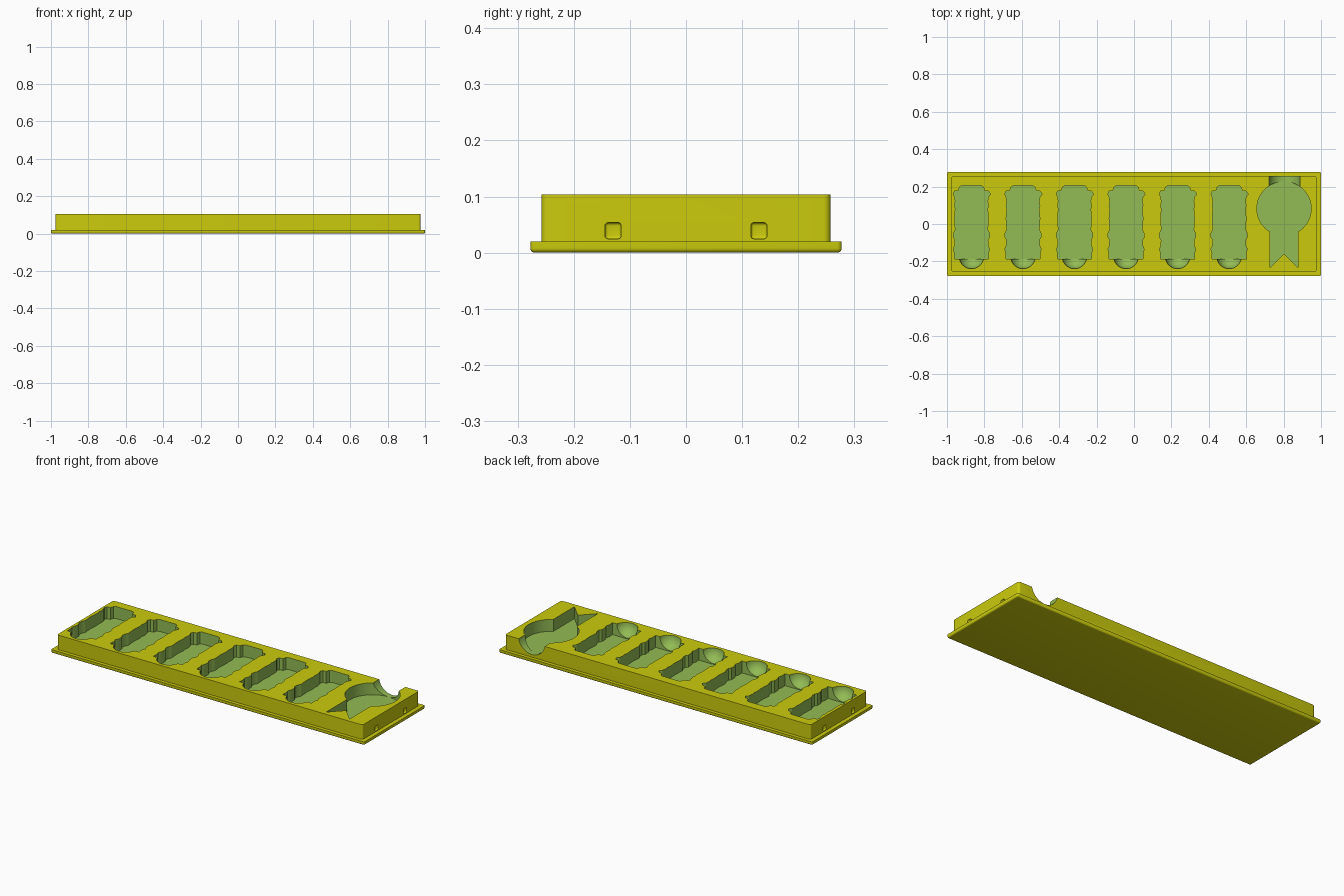
import bpy, bmesh, math
from mathutils import Matrix

cube = bpy.data.objects.get("Cube")
if cube:
    bpy.data.objects.remove(cube)

TOP, FLOOR, LIP = 0.104, 0.035, 0.02


def material(name, rgb):
    m = bpy.data.materials.new(name)
    m.use_nodes = True
    m.diffuse_color = (*rgb, 1)
    m.node_tree.nodes["Principled BSDF"].inputs["Base Color"].default_value = (*rgb, 1)
    return m


MATS = [material("tray yellow", (0.60, 0.60, 0.004)),
        material("pocket green", (0.29, 0.50, 0.09))]


def finish(name, bm, slot=0):
    bmesh.ops.recalc_face_normals(bm, faces=bm.faces)
    for f in bm.faces:
        f.material_index = slot
    mesh = bpy.data.meshes.new(name)
    bm.to_mesh(mesh)
    bm.free()
    for m in MATS:
        mesh.materials.append(m)
    ob = bpy.data.objects.new(name, mesh)
    bpy.context.collection.objects.link(ob)
    return ob


def box(name, size, center, radius, keep):
    """Box whose edges chosen by keep(edge direction, edge middle) are rounded."""
    bm = bmesh.new()
    bmesh.ops.create_cube(bm, size=1)
    bmesh.ops.scale(bm, vec=size, verts=bm.verts)
    edges = [e for e in bm.edges
             if keep((e.verts[0].co - e.verts[1].co).normalized(),
                     (e.verts[0].co + e.verts[1].co) / 2)]
    bmesh.ops.bevel(bm, geom=edges, offset=radius, segments=5, profile=0.5, affect='EDGES')
    bmesh.ops.translate(bm, vec=center, verts=bm.verts)
    return finish(name, bm)


def prism(name, outline, low=FLOOR):
    bm = bmesh.new()
    face = bm.faces.new([bm.verts.new((x, y, low)) for x, y in outline])
    new = bmesh.ops.extrude_face_region(bm, geom=[face])["geom"]
    bmesh.ops.translate(bm, vec=(0, 0, 0.15),
                        verts=[v for v in new if isinstance(v, bmesh.types.BMVert)])
    return finish(name, bm, 1)


def ball(name, center, radius):
    bm = bmesh.new()
    bmesh.ops.create_uvsphere(bm, u_segments=48, v_segments=24, radius=radius,
                              matrix=Matrix.Translation(center))
    return finish(name, bm, 1)


def rod_along_y(name, center, radius, length):
    bm = bmesh.new()
    bmesh.ops.create_cone(bm, cap_ends=True, segments=64, radius1=radius, radius2=radius,
                          depth=length,
                          matrix=Matrix.Translation(center) @ Matrix.Rotation(math.pi / 2, 4, 'X'))
    return finish(name, bm, 1)


# Flanged base and main block
base = box("base_plate", (2, 0.555, LIP), (0, 0, LIP / 2), 0.008,
           lambda d, m: m.z < -0.005 or abs(d.z) > 0.9)
body = box("tray_body", (1.952, 0.515, TOP - LIP), (0, 0, (TOP + LIP) / 2), 0.012,
           lambda d, m: abs(d.z) > 0.9)

cutters = []

# Six figure-shaped pockets, each with a round finger scoop at the front
half = [(0.052, 0.205), (0.064, 0.198), (0.07, 0.178), (0.09, 0.176), (0.103, 0.16),
        (0.09, 0.145), (0.086, 0.12), (0.09, 0.1), (0.086, 0.08), (0.09, 0.03),
        (0.086, -0.03), (0.096, -0.05), (0.097, -0.07), (0.087, -0.085), (0.088, -0.115),
        (0.097, -0.135), (0.09, -0.155), (0.092, -0.187)]
for i in range(6):
    x = -0.869 + 0.2755 * i
    outline = [(x + a, b) for a, b in half]
    outline += [(x - min(a, 0.097), b) for a, b in reversed(half)]
    cutters.append(prism("figure_cutter", outline))
    cutters.append(ball("scoop_cutter", (x, -0.173, TOP), 0.066))

# Medal pocket: disc, swallow-tailed ribbon and a rounded channel through the back
mx, my = 0.802, 0.082
cutters.append(prism("disc_cutter", [(mx + 0.145 * math.cos(math.tau * k / 72),
                                      my + 0.145 * math.sin(math.tau * k / 72))
                                     for k in range(72)]))
cutters.append(prism("ribbon_cutter", [(mx - 0.075, 0), (mx - 0.075, -0.235), (mx, -0.158),
                                       (mx + 0.075, -0.235), (mx + 0.075, 0)]))
cutters.append(rod_along_y("channel_cutter", (mx + 0.003, 0.25, TOP + 0.016), 0.085, 0.2))

# Small square sockets in both ends
for sx in (-1, 1):
    for y in (-0.13, 0.13):
        cutters.append(box("socket_cutter", (0.018, 0.029, 0.029), (sx * 0.976, y, 0.039),
                           0.006, lambda d, m: True))

# Carve the block and discard the cutters
for c in cutters:
    mod = body.modifiers.new("cut", 'BOOLEAN')
    mod.operation, mod.solver, mod.object = 'DIFFERENCE', 'EXACT', c
carved = bpy.data.meshes.new_from_object(body.evaluated_get(bpy.context.evaluated_depsgraph_get()))
body.modifiers.clear()
body.data = carved
for c in cutters:
    bpy.data.objects.remove(c)

# Smooth the rounded parts, keep the rims crisp
for ob in (base, body):
    bpy.ops.object.select_all(action='DESELECT')
    ob.select_set(True)
    bpy.context.view_layer.objects.active = ob
    bpy.ops.object.shade_smooth_by_angle(angle=math.radians(30))
